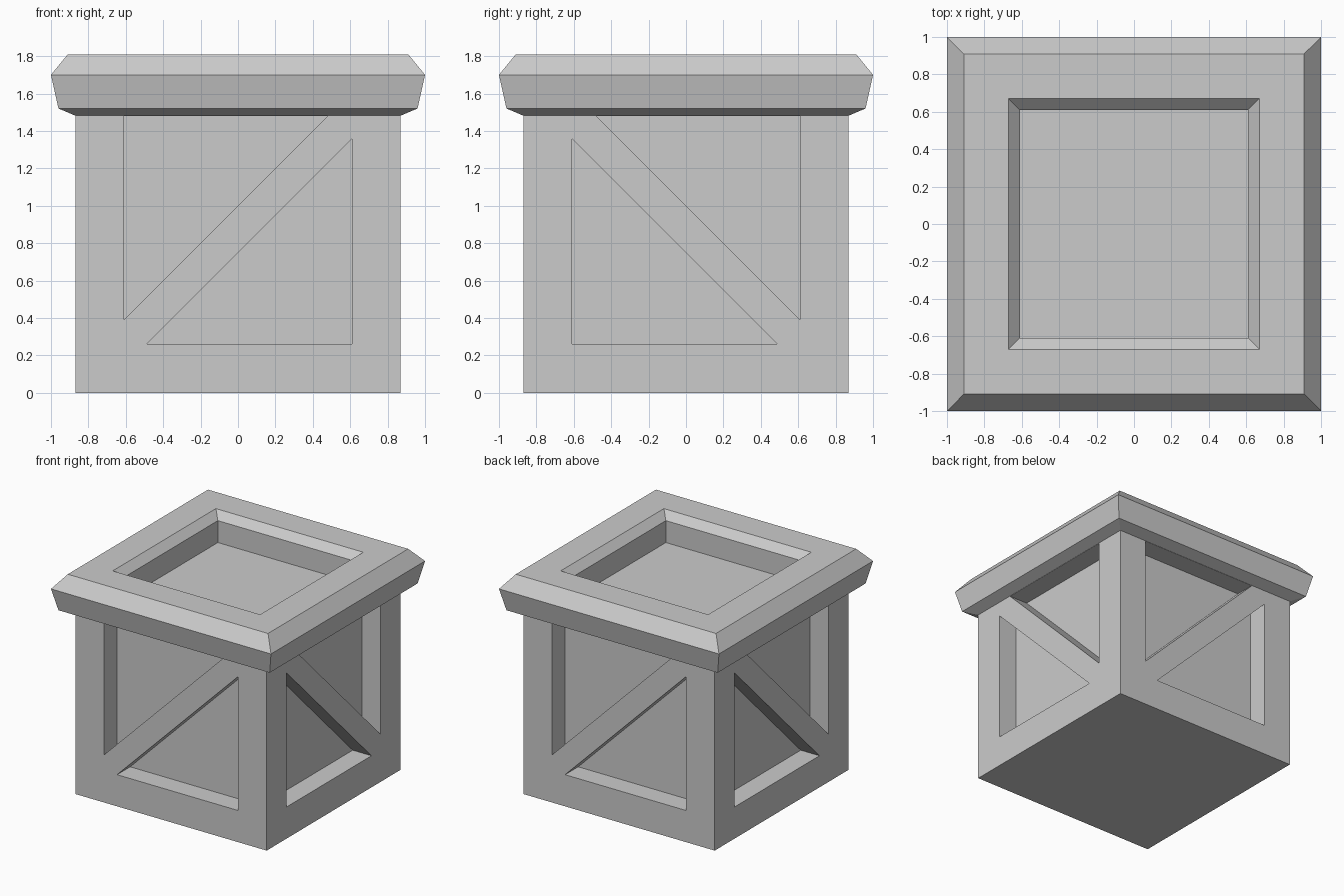
import bpy, bmesh
from math import pi
from mathutils import Matrix

if "Cube" in bpy.data.objects:
    bpy.data.objects.remove(bpy.data.objects["Cube"])


def finish(name, bm):
    bmesh.ops.recalc_face_normals(bm, faces=bm.faces)
    mesh = bpy.data.meshes.new(name)
    bm.to_mesh(mesh)
    bm.free()
    obj = bpy.data.objects.new(name, mesh)
    bpy.context.collection.objects.link(obj)
    return obj


def square_loft(bm, profile):
    """Skin square rings given as (half width, height)."""
    rings = [[bm.verts.new((sx * r, sy * r, z))
              for sx, sy in ((-1, -1), (1, -1), (1, 1), (-1, 1))]
             for r, z in profile]
    for a, b in zip(rings, rings[1:]):
        for i in range(4):
            j = (i + 1) % 4
            bm.faces.new((a[i], a[j], b[j], b[i]))
    return rings


def prism(bm, outline, flip, turn):
    """Triangular cutter reaching from the panel plane out past the side."""
    rot = Matrix.Rotation(turn * pi / 2, 3, 'Z')
    inner, outer = [[bm.verts.new(rot @ Matrix.Identity(3) @
                                  Matrix.Diagonal((flip, 1, 1)) @
                                  Matrix.Translation((u, y, z)).to_translation())
                     for u, z in outline] for y in (-0.70, -1.0)]
    bm.faces.new(inner)
    bm.faces.new(outer)
    for i in range(3):
        j = (i + 1) % 3
        bm.faces.new((inner[i], inner[j], outer[j], outer[i]))


# Crate body
bm = bmesh.new()
bottom, top = square_loft(bm, [(0.87, 0), (0.87, 1.5)])
bm.faces.new(bottom)
bm.faces.new(top)
body = finish("crate_body", bm)

# Triangular recesses either side of each diagonal brace
lower = [(-0.49, 0.26), (0.61, 0.26), (0.61, 1.36)]
upper = [(-0.61, 0.39), (-0.61, 1.48), (0.48, 1.48)]
bm = bmesh.new()
for turn in range(4):
    for outline in (lower, upper):
        prism(bm, outline, (-1) ** turn, turn)
cutter = finish("recess_cutter", bm)
cutter.hide_render = True
cutter.hide_viewport = True
cut = body.modifiers.new("recesses", 'BOOLEAN')
cut.operation = 'DIFFERENCE'
cut.solver = 'EXACT'
cut.object = cutter

# Lid rim with sunken top panel
bm = bmesh.new()
rings = square_loft(bm, [(0.87, 1.482), (0.96, 1.52), (1.0, 1.70), (0.91, 1.81),
                         (0.67, 1.81), (0.61, 1.75), (0.61, 1.57)])
bm.faces.new(rings[-1])
finish("crate_lid", bm)
